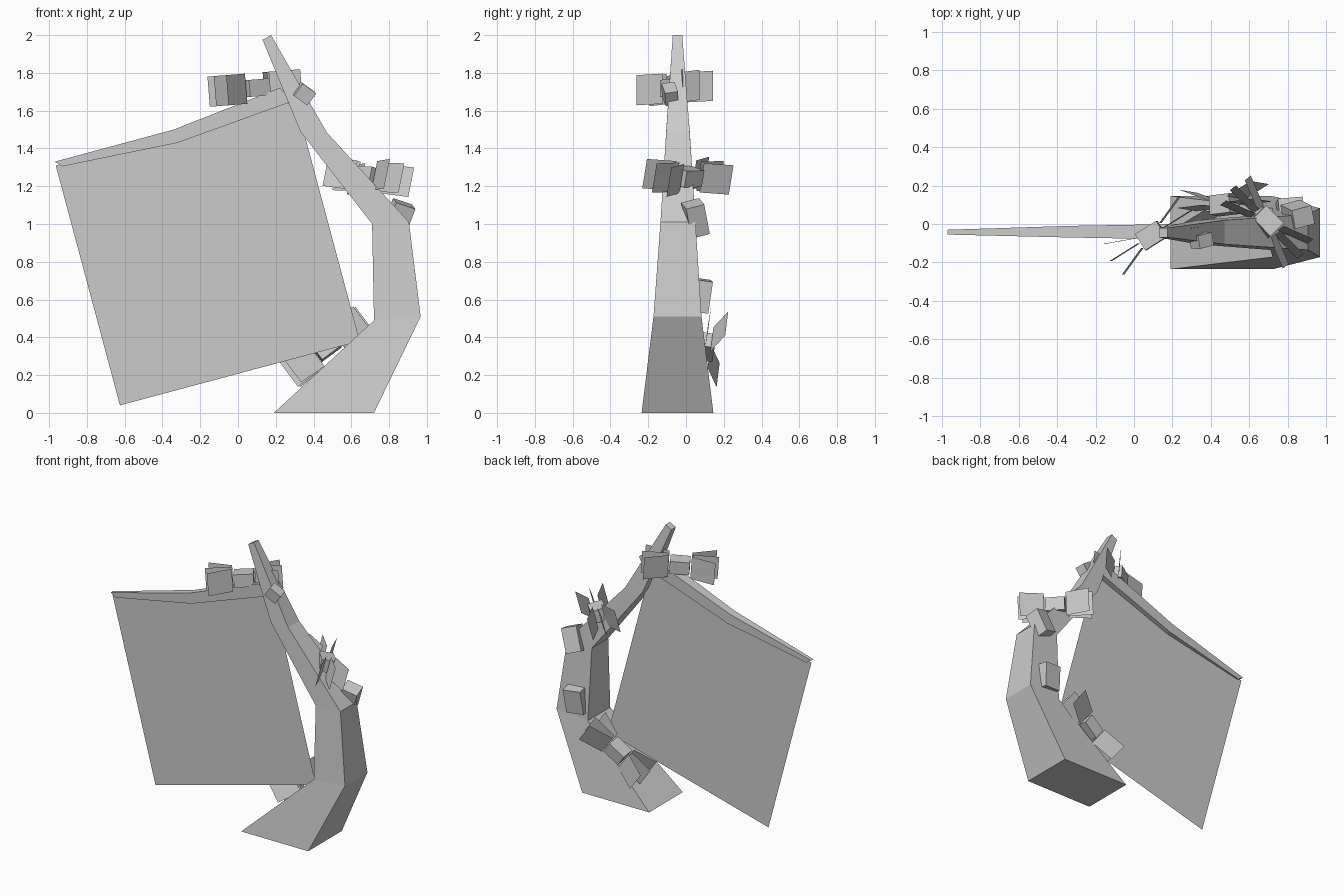
import bpy, bmesh
from math import radians, cos, sin
from mathutils import Matrix, Vector, Euler

cube = bpy.data.objects.get("Cube")
if cube:
    bpy.data.objects.remove(cube, do_unlink=True)

grey = bpy.data.materials.new("plain_grey")
grey.use_nodes = True
colour = (0.6, 0.6, 0.6, 1)
grey.diffuse_color = colour
grey.node_tree.nodes["Principled BSDF"].inputs["Base Color"].default_value = colour


def finish(name, bm, solid=True):
    if solid:
        bmesh.ops.recalc_face_normals(bm, faces=bm.faces)
    mesh = bpy.data.meshes.new(name)
    bm.to_mesh(mesh)
    bm.free()
    mesh.materials.append(grey)
    obj = bpy.data.objects.new(name, mesh)
    bpy.context.collection.objects.link(obj)
    return obj


def loft(name, rings):
    """Square tube; each ring is two (x, z) points and a y range."""
    bm = bmesh.new()
    loops = []
    for a, b, y0, y1 in rings:
        corners = [(a, y0), (b, y0), (b, y1), (a, y1)]
        loops.append([bm.verts.new((p[0], y, p[1])) for p, y in corners])
    for low, high in zip(loops, loops[1:]):
        for i in range(4):
            j = (i + 1) % 4
            bm.faces.new((low[i], low[j], high[j], high[i]))
    bm.faces.new(loops[0])
    bm.faces.new(loops[-1])
    return finish(name, bm)


def box(name, centre, size, turn):
    bm = bmesh.new()
    rot = Euler([radians(t) for t in turn]).to_matrix().to_4x4()
    scale = Matrix.Diagonal((*size, 1))
    bmesh.ops.create_cube(bm, size=1, matrix=Matrix.Translation(centre) @ rot @ scale)
    return finish(name, bm)


def leaf_cluster(name, centre, along, up):
    """Small block with a fan of three flat leaves on two opposite sides."""
    z = Vector(up).normalized()
    x = Vector(along)
    x = (x - z * x.dot(z)).normalized()
    y = z.cross(x)
    frame = Matrix((x, y, z)).transposed().to_4x4()
    frame.translation = centre
    bm = bmesh.new()
    bmesh.ops.create_cube(bm, size=1, matrix=frame @ Matrix.Diagonal((0.13, 0.1, 0.09, 1)))
    bmesh.ops.recalc_face_normals(bm, faces=bm.faces)
    for side in (0, 180):
        for fan in (-22, 0, 22):
            a = radians(side + fan)
            out = Vector((cos(a), sin(a), 0))
            pts = [out * r + Vector((0, 0, h))
                   for r, h in ((0.08, -0.08), (0.25, -0.08), (0.25, 0.08), (0.08, 0.08))]
            bm.faces.new([bm.verts.new(frame @ p) for p in pts])
    return finish(name, bm, solid=False)


# Bent trunk, tapering to the top
loft("trunk", [
    ((0.19, 0), (0.72, 0), -0.235, 0.145),
    ((0.72, 0.49), (0.967, 0.51), -0.172, 0.082),
    ((0.71, 1.0), (0.905, 1.01), -0.135, 0.05),
    ((0.33, 1.49), (0.47, 1.485), -0.105, 0.02),
    ((0.13, 1.975), (0.175, 2.0), -0.07, -0.02),
])

# Side branch
loft("branch", [
    ((0.29, 1.65), (0.22, 1.72), -0.08, 0.0),
    ((-0.32, 1.43), (-0.34, 1.5), -0.07, -0.01),
    ((-0.93, 1.305), (-0.97, 1.33), -0.055, -0.03),
])

# Hanging flat sheet
bm = bmesh.new()
corners = [(-0.965, 1.31), (-0.625, 0.04), (0.645, 0.38), (0.305, 1.65)]
bm.faces.new([bm.verts.new((x, -0.04, z)) for x, z in corners])
finish("hanging_sheet", bm, solid=False)

# Leaf clusters
leaf_cluster("upper_leaves", (0.09, -0.06, 1.72), (0.85, 0.53, 0), (-0.08, 0, 1))
leaf_cluster("middle_leaves", (0.69, 0.01, 1.25), (0.71, -0.71, 0), (0.2, 0.16, 1))
leaf_cluster("lower_leaves", (0.47, 0.1, 0.35), (0.8, 0.1, 0.6), (-0.6, 0.1, 0.8))

# Stubs on the trunk
box("upper_stub", (0.35, -0.085, 1.69), (0.09, 0.07, 0.08), (10, 35, 15))
box("middle_stub", (0.85, 0.05, 1.03), (0.11, 0.1, 0.17), (15, 18, 15))
box("lower_stub", (0.81, 0.085, 0.62), (0.13, 0.08, 0.17), (-8, 5, 5))
